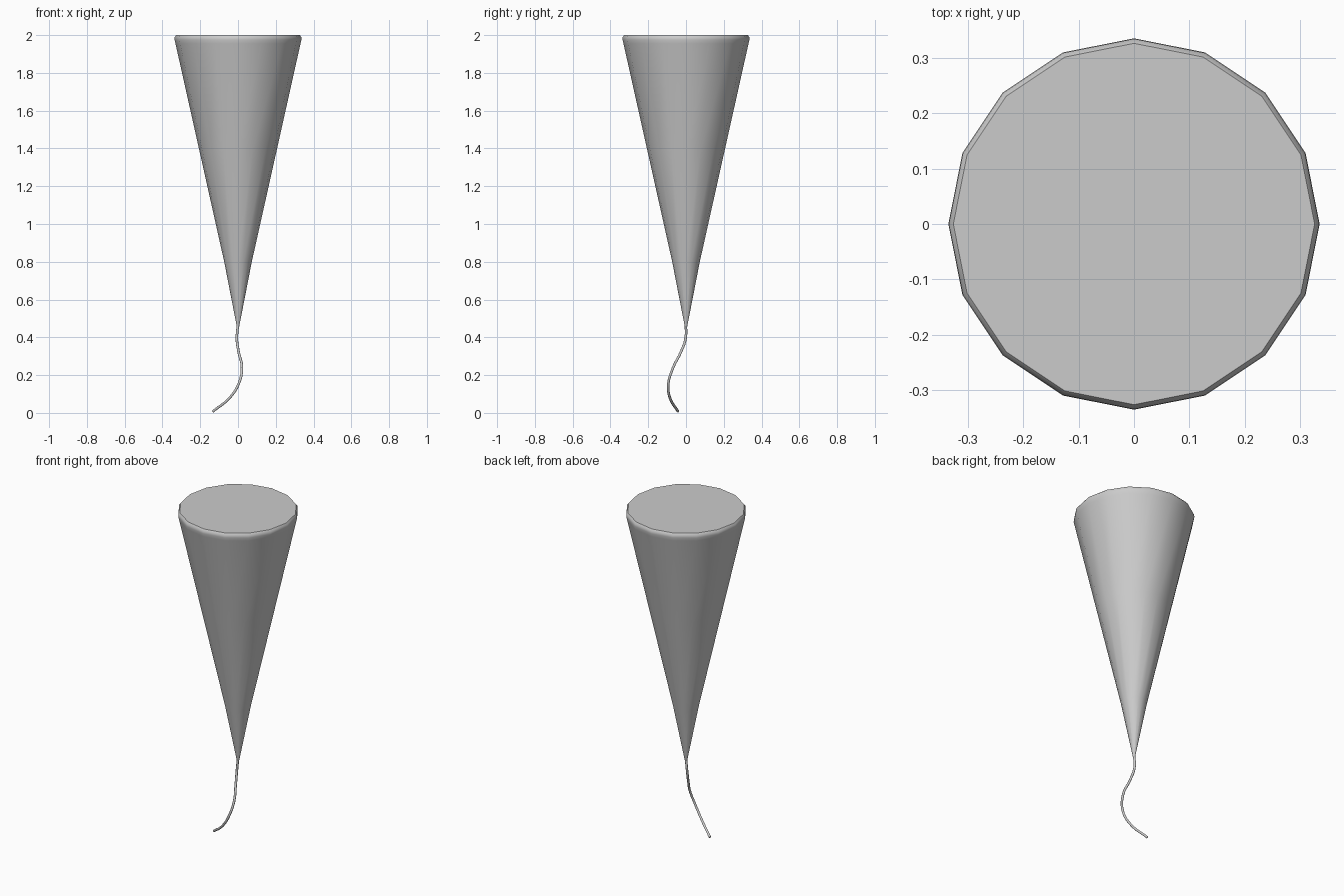
import bpy, bmesh, math

if "Cube" in bpy.data.objects:
    bpy.data.objects.remove(bpy.data.objects["Cube"])

SIDES = 16

# Tapered cone body: lathe a short profile, closed with a flat lid
profile = [(0.004, 0.445), (0.073, 0.80), (0.207, 1.40), (0.331, 1.955),
           (0.336, 1.975), (0.335, 1.99), (0.327, 2.0)]
bm = bmesh.new()
rings = []
for r, z in profile:
    rings.append([bm.verts.new((r * math.cos(2 * math.pi * i / SIDES),
                                r * math.sin(2 * math.pi * i / SIDES), z))
                  for i in range(SIDES)])
for a, b in zip(rings, rings[1:]):
    for i in range(SIDES):
        j = (i + 1) % SIDES
        bm.faces.new((a[i], a[j], b[j], b[i]))
bm.faces.new(rings[-1])
bm.faces.new(rings[0][::-1])
mesh = bpy.data.meshes.new("cone_body")
bm.to_mesh(mesh)
bm.free()
body = bpy.data.objects.new("cone_body", mesh)
bpy.context.collection.objects.link(body)
bpy.context.view_layer.objects.active = body
body.select_set(True)
bpy.ops.object.shade_smooth_by_angle(angle=math.radians(35))

# Wavy string hanging from the tip
path = [(0, 0, 0.47), (-0.006, -0.003, 0.39), (0.004, -0.028, 0.32),
        (0.021, -0.068, 0.24), (0.002, -0.094, 0.15),
        (-0.047, -0.084, 0.077), (-0.133, -0.042, 0.008)]
curve = bpy.data.curves.new("string", 'CURVE')
curve.dimensions = '3D'
curve.bevel_depth = 0.007
curve.bevel_resolution = 2
curve.use_fill_caps = True
curve.resolution_u = 6
spline = curve.splines.new('BEZIER')
spline.bezier_points.add(len(path) - 1)
for bp, co in zip(spline.bezier_points, path):
    bp.co = co
    bp.handle_left_type = bp.handle_right_type = 'AUTO'
string = bpy.data.objects.new("string", curve)
bpy.context.collection.objects.link(string)
